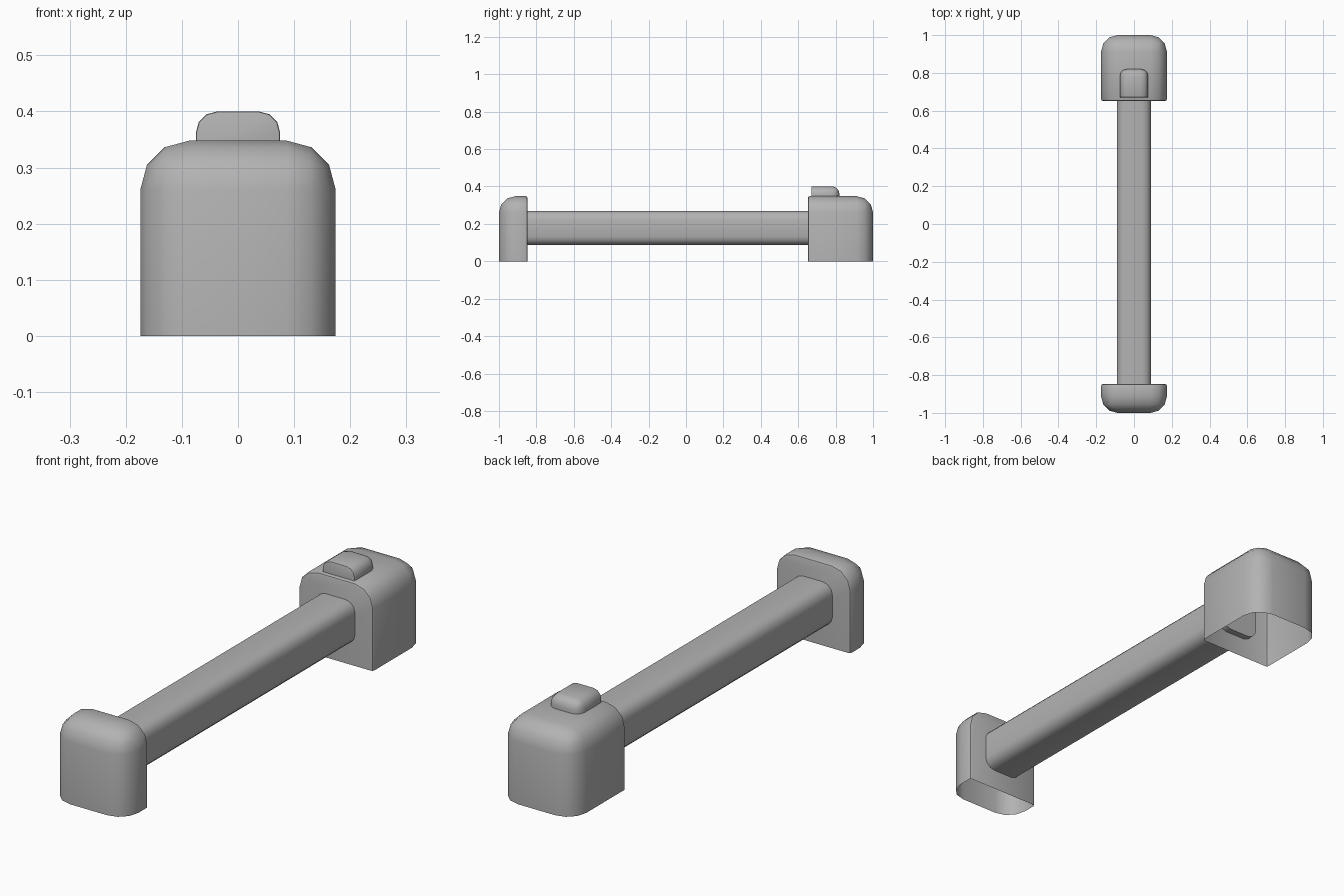
import bpy, bmesh

if "Cube" in bpy.data.objects:
    bpy.data.objects.remove(bpy.data.objects["Cube"])

grey = bpy.data.materials.new("plain grey")
grey.diffuse_color = (0.45, 0.45, 0.45, 1)
grey.use_nodes = True
grey.node_tree.nodes["Principled BSDF"].inputs["Base Color"].default_value = grey.diffuse_color


def box(x, y0, y1, z0, z1):
    """Box centred on x = 0 as a bmesh."""
    bm = bmesh.new()
    bmesh.ops.create_cube(bm, size=1)
    for v in bm.verts:
        v.co = (v.co.x * 2 * x, y1 if v.co.y > 0 else y0, z1 if v.co.z > 0 else z0)
    return bm


def bevel(bm, edges, width, segments):
    bmesh.ops.bevel(bm, geom=edges, offset=width, segments=segments,
                    profile=0.5, affect='EDGES', clamp_overlap=False)


def finish(bm, name):
    bm.normal_update()
    me = bpy.data.meshes.new(name)
    bm.to_mesh(me)
    bm.free()
    me.materials.append(grey)
    ob = bpy.data.objects.new(name, me)
    bpy.context.collection.objects.link(ob)
    bpy.ops.object.select_all(action='DESELECT')
    ob.select_set(True)
    bpy.context.view_layer.objects.active = ob
    bpy.ops.object.shade_smooth_by_angle(angle=0.61)


def rounded_cap(name, x, inner, outer, z0, z1, radius, lip):
    """Open-bottomed block, rounded everywhere except around its inner face."""
    bm = box(x, min(inner, outer), max(inner, outer), z0, z1)

    def on(item, axis, value):
        return all(abs(v.co[axis] - value) < 1e-4 for v in item.verts)

    # large rounding: all edges not on the inner face or the bottom
    bevel(bm, [e for e in bm.edges if not on(e, 1, inner) and not on(e, 2, z0)], radius, 3)
    # fine lip around the inner face
    bevel(bm, [e for e in bm.edges if on(e, 1, inner) and not on(e, 2, z0)], lip, 2)
    bmesh.ops.delete(bm, geom=[f for f in bm.faces if on(f, 2, z0)], context='FACES')
    finish(bm, name)


# end blocks and the button on the large one
rounded_cap("large_end_block", 0.174, 0.652, 1.0, 0.0, 0.348, 0.087, 0.009)
rounded_cap("small_end_block", 0.174, -0.848, -1.0, 0.0, 0.348, 0.087, 0.009)
rounded_cap("top_button", 0.075, 0.67, 0.82, 0.34, 0.4, 0.0375, 0.004)

# connecting bar, ends slightly inside the blocks
bm = box(0.091, -0.88, 0.68, 0.087, 0.269)
bevel(bm, [e for e in bm.edges if abs(e.verts[0].co.y - e.verts[1].co.y) > 1], 0.046, 3)
finish(bm, "connecting_bar")
